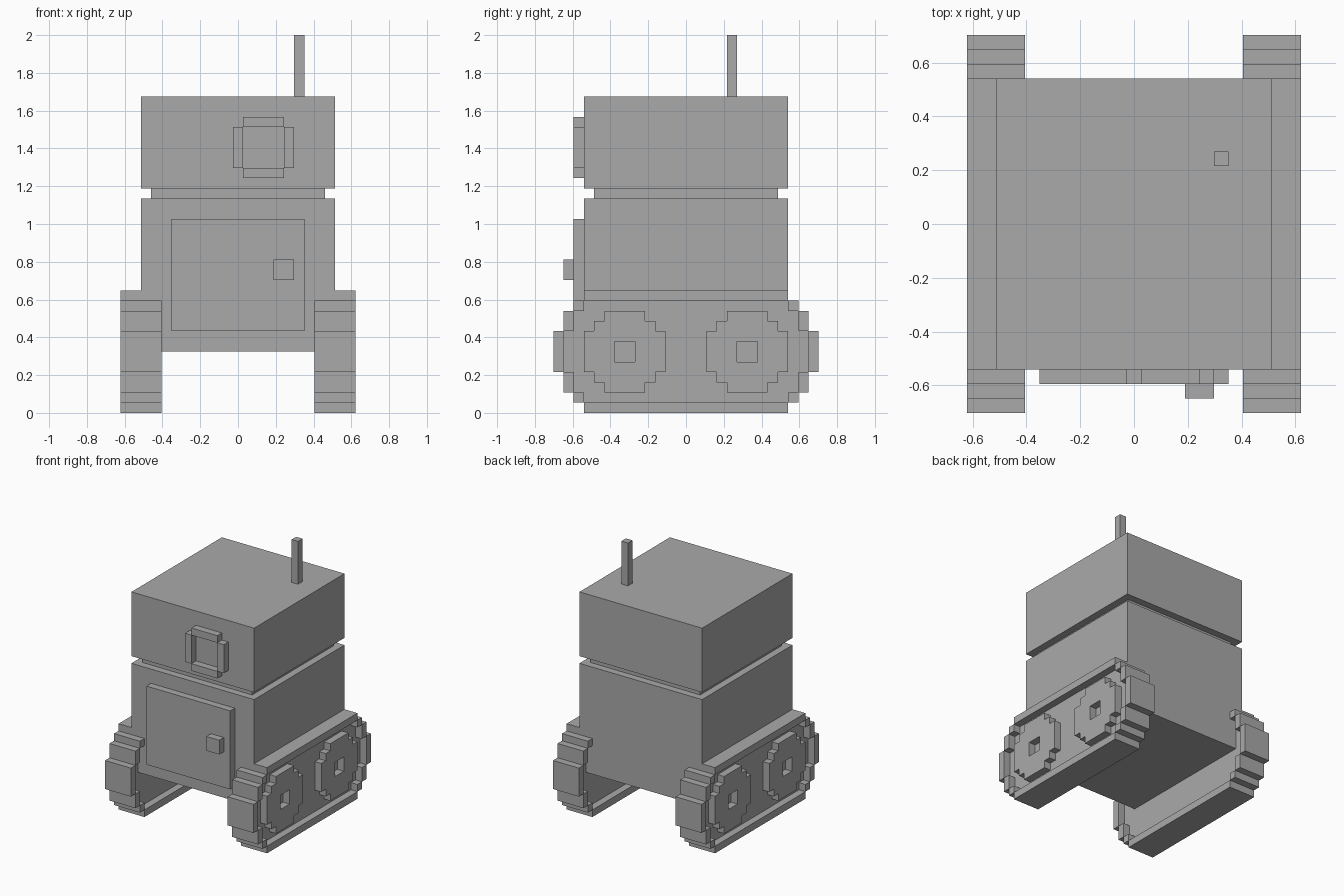
import bpy
import bmesh
from mathutils import Vector

U = 2 / 37  # one block of the model's block grid

cube = bpy.data.objects.get("Cube")
if cube:
    bpy.data.objects.remove(cube, do_unlink=True)

grey = bpy.data.materials.new("plain grey")
grey.use_nodes = True
grey.diffuse_color = (0.4, 0.4, 0.4, 1)
grey.node_tree.nodes["Principled BSDF"].inputs["Base Color"].default_value = (0.4, 0.4, 0.4, 1)


def finish(name, bm, mirror=""):
    """Turn a bmesh in block units into an object, mirrored on the given axes."""
    bmesh.ops.recalc_face_normals(bm, faces=bm.faces)
    bmesh.ops.scale(bm, vec=(U, U, U), verts=bm.verts)
    mesh = bpy.data.meshes.new(name)
    bm.to_mesh(mesh)
    bm.free()
    mesh.materials.append(grey)
    obj = bpy.data.objects.new(name, mesh)
    bpy.context.collection.objects.link(obj)
    if mirror:
        mod = obj.modifiers.new("Mirror", 'MIRROR')
        mod.use_axis = ("x" in mirror, "y" in mirror, False)
        mod.use_mirror_merge = False
    return obj


def boxes(name, spans, mirror=""):
    """Boxes given as (x range, y range, z range)."""
    bm = bmesh.new()
    for span in spans:
        lo, hi = (Vector(c) for c in zip(*span))
        verts = bmesh.ops.create_cube(bm, size=1)["verts"]
        bmesh.ops.scale(bm, vec=hi - lo, verts=verts)
        bmesh.ops.translate(bm, vec=(lo + hi) / 2, verts=verts)
    return finish(name, bm, mirror)


def stepped(steps):
    """Closed stepped outline from the outer corners of one quarter."""
    quarter = []
    for i, (a, b) in enumerate(steps):
        quarter.append((a, b))
        if i + 1 < len(steps):
            quarter.append((steps[i + 1][0], b))
    back = quarter[::-1]
    return (quarter + [(-a, b) for a, b in back]
            + [(-a, -b) for a, b in quarter] + [(a, -b) for a, b in back])


def prism(name, outlines, y, z, x0, x1, mirror):
    """Extrude outlines along x; a second outline becomes a hole."""
    bm = bmesh.new()
    for outline in outlines:
        verts = [bm.verts.new((x0, y + a, z + b)) for a, b in outline]
        for i, v in enumerate(verts):
            bm.edges.new((verts[i - 1], v))
    bmesh.ops.triangle_fill(bm, edges=bm.edges[:], use_beauty=True, normal=(1, 0, 0))
    new = bmesh.ops.extrude_face_region(bm, geom=bm.faces[:])["geom"]
    bmesh.ops.translate(bm, vec=(x1 - x0, 0, 0),
                        verts=[g for g in new if isinstance(g, bmesh.types.BMVert)])
    return finish(name, bm, mirror)


# Body, neck, head and antenna
boxes("body", [((-9.5, 9.5), (-10, 10), (6, 21))])
boxes("neck", [((-8.5, 8.5), (-9, 9), (21, 22))])
boxes("head", [((-9.5, 9.5), (-10, 10), (22, 31))])
boxes("antenna", [((5.5, 6.5), (4, 5), (31, 37))])

# Front door with its knob
boxes("door", [((-6.5, 6.5), (-11, -10), (8, 19))])
boxes("door_knob", [((3.5, 5.5), (-12, -11), (13, 15))])

# Eye frame: four bars around an open square
bars = [((0.5, 4.5), (-11, -10), (z, z + 1)) for z in (23, 28)]
bars += [((x, x + 1), (-11, -10), (24, 28)) for x in (-0.5, 4.5)]
boxes("eye_frame", bars)

# Track belts: flat runs, then stepped blocks around both ends
AXLE = 6
WIDE = (7.5, 11.5)
boxes("track_runs", [(WIDE, (-10, 10), (z, z + 1)) for z in (0, 11)], "x")
ends = [(WIDE, (12, 13), (4, 8))]
for y, lo, hi in ((11, 2, 4), (10, 4, 5)):
    ends.append((WIDE, (y, y + 1), (AXLE + lo, AXLE + hi)))
    ends.append((WIDE, (y, y + 1), (AXLE - hi, AXLE - lo)))
boxes("track_ends", ends, "xy")

# Recessed panels inside the belts
prism("track_panel", [stepped([(12, 2), (11, 4), (10, 5)])], 0, AXLE, 8.5, 10.5, "x")

# Wheels with square hub holes
prism("wheels", [stepped([(4, 2), (3, 3), (2, 4)]), stepped([(1, 1)])],
      6, AXLE, 10.5, 11.5, "xy")
